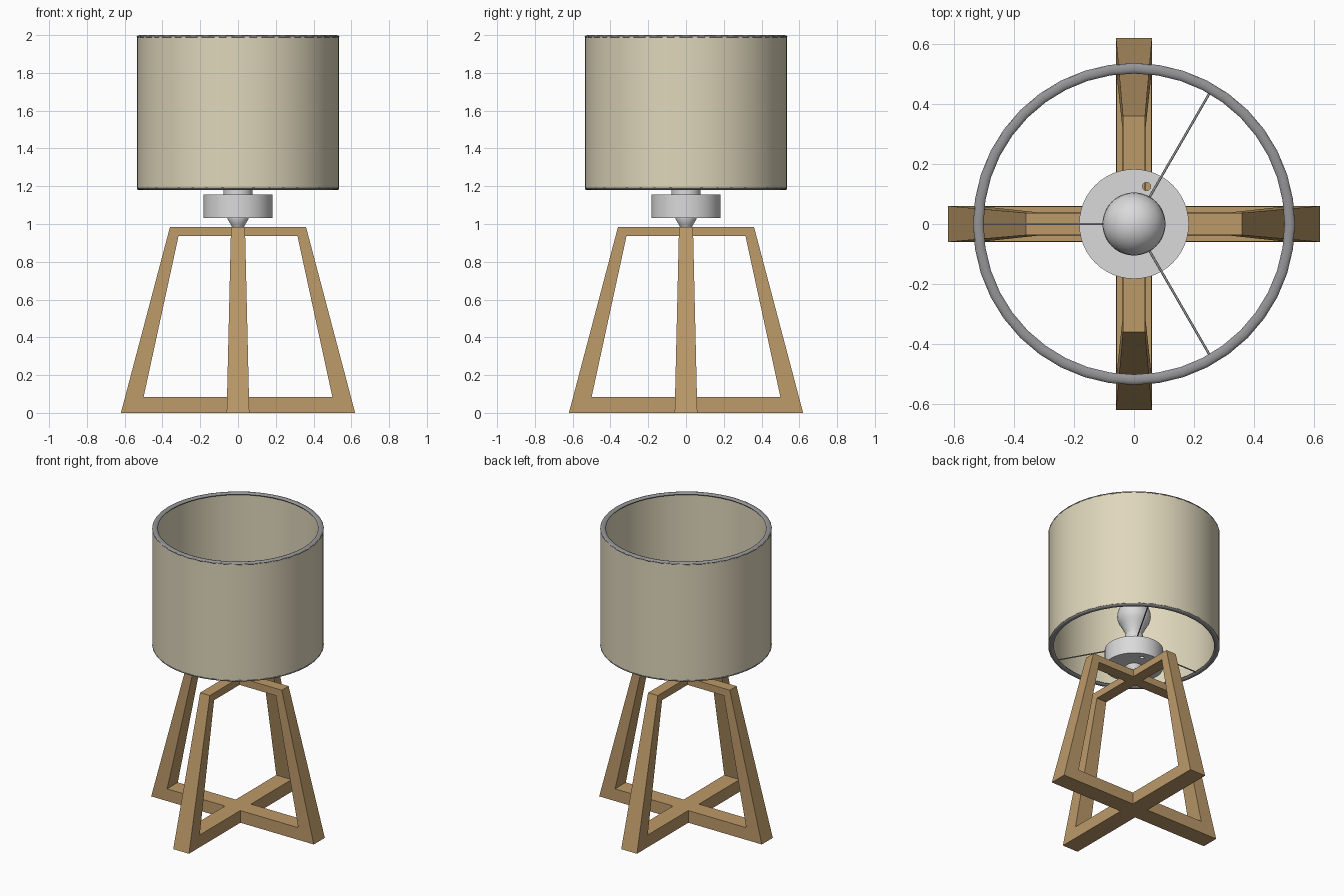
import bpy, bmesh, math
from mathutils import Matrix, Vector

if "Cube" in bpy.data.objects:
    bpy.data.objects.remove(bpy.data.objects["Cube"])


def mat(name, r, g, b):
    m = bpy.data.materials.new(name)
    m.diffuse_color = (r, g, b, 1)
    m.use_nodes = True
    m.node_tree.nodes["Principled BSDF"].inputs["Base Color"].default_value = m.diffuse_color
    return m


WOOD = mat("wood", 0.50, 0.32, 0.14)
FABRIC = mat("cream fabric", 0.74, 0.68, 0.50)
METAL = mat("grey metal", 0.30, 0.30, 0.31)
WHITE = mat("white plastic", 0.70, 0.70, 0.70)


def finish(name, bm, material, smooth=None):
    bmesh.ops.recalc_face_normals(bm, faces=bm.faces)
    me = bpy.data.meshes.new(name)
    bm.to_mesh(me)
    bm.free()
    me.materials.append(material)
    ob = bpy.data.objects.new(name, me)
    bpy.context.collection.objects.link(ob)
    if smooth:
        bpy.ops.object.select_all(action='DESELECT')
        ob.select_set(True)
        bpy.context.view_layer.objects.active = ob
        bpy.ops.object.shade_smooth_by_angle(angle=math.radians(smooth))
    return ob


def lathe(name, profile, material, n=48, closed=False, smooth=40):
    """Spin (radius, z) points round the z axis."""
    bm = bmesh.new()
    vs = [bm.verts.new((r, 0, z)) for r, z in profile]
    pairs = list(zip(vs, vs[1:] + vs[:1])) if closed else list(zip(vs, vs[1:]))
    es = [bm.edges.new(p) for p in pairs]
    bmesh.ops.spin(bm, geom=vs + es, cent=(0, 0, 0), axis=(0, 0, 1),
                   angle=math.tau, steps=n)
    bmesh.ops.remove_doubles(bm, verts=bm.verts, dist=1e-4)
    return finish(name, bm, material, smooth)


# Crossed tapering wooden frames
def frame(name, turn):
    outer = [(-0.62, 0), (0.62, 0), (0.36, 0.985), (-0.36, 0.985)]
    inner = [(-0.50, 0.083), (0.50, 0.083), (0.315, 0.936), (-0.315, 0.936)]
    bm = bmesh.new()

    def loop(pts, side):
        return [bm.verts.new((x, side * (0.06 - 0.023 * z / 0.985), z)) for x, z in pts]
    of, ob, nf, nb = loop(outer, -1), loop(outer, 1), loop(inner, -1), loop(inner, 1)
    for i in range(4):
        j = (i + 1) % 4
        for a, b in ((of, nf), (ob, nb), (of, ob), (nf, nb)):
            bm.faces.new((a[i], a[j], b[j], b[i]))
    bm.transform(Matrix.Rotation(turn, 4, 'Z'))
    return finish(name, bm, WOOD)


frame("side_to_side_frame", 0)
frame("front_to_back_frame", math.pi / 2)

# Mounting stem and lamp body with a cord hole
lathe("mounting_stem", [(0, 0.98), (0.032, 0.985), (0.04, 1.0), (0.055, 1.025),
                        (0.055, 1.04), (0, 1.04)], WHITE)
body = lathe("lamp_body", [(0, 1.033), (0.183, 1.033), (0.183, 1.156), (0, 1.156)], WHITE)
bm = bmesh.new()
bmesh.ops.create_cone(bm, cap_ends=True, segments=16, radius1=0.014, radius2=0.014,
                      depth=0.4, matrix=Matrix.Translation((0.042, 0.125, 1.1)))
cutter = finish("cord_hole_cutter", bm, WHITE)
cutter.hide_render = True
cutter.hide_set(True)
mod = body.modifiers.new("cord hole", 'BOOLEAN')
mod.operation = 'DIFFERENCE'
mod.object = cutter

# Socket and bulb
lathe("socket", [(0, 1.15), (0.077, 1.15), (0.077, 1.20), (0.058, 1.205),
                 (0.055, 1.265), (0, 1.265)], WHITE)
bulb = [(0.05, 1.26), (0.056, 1.285), (0.07, 1.31)]
for k in range(11):
    a = math.radians(-40 + 13 * k)
    bulb.append((0.105 * math.cos(a), 1.40 + 0.105 * math.sin(a)))
bulb[-1] = (0, 1.505)
lathe("bulb", bulb, WHITE)

# Drum shade with a metal ring at each end
lathe("shade", [(0.534, 1.186), (0.534, 1.994), (0.518, 1.994), (0.518, 1.186)],
      FABRIC, n=64, closed=True)
for name, z in (("bottom_ring", 1.188), ("top_ring", 1.991)):
    pts = [(0.519 + 0.0175 * math.cos(t * math.tau / 10),
            z + 0.009 * math.sin(t * math.tau / 10)) for t in range(10)]
    lathe(name, pts, METAL, n=40, closed=True, smooth=60)

# Three spokes holding the shade
for k in range(3):
    a = math.radians(60 + 120 * k)
    d = Vector((math.cos(a), math.sin(a), 0))
    bm = bmesh.new()
    bmesh.ops.create_cone(bm, cap_ends=True, segments=8, radius1=0.004, radius2=0.004,
                          depth=0.45, matrix=Matrix.Translation(d * 0.29 + Vector((0, 0, 1.187)))
                          @ d.to_track_quat('Z', 'Y').to_matrix().to_4x4())
    finish(f"shade_spoke_{k + 1}", bm, METAL, 50)
